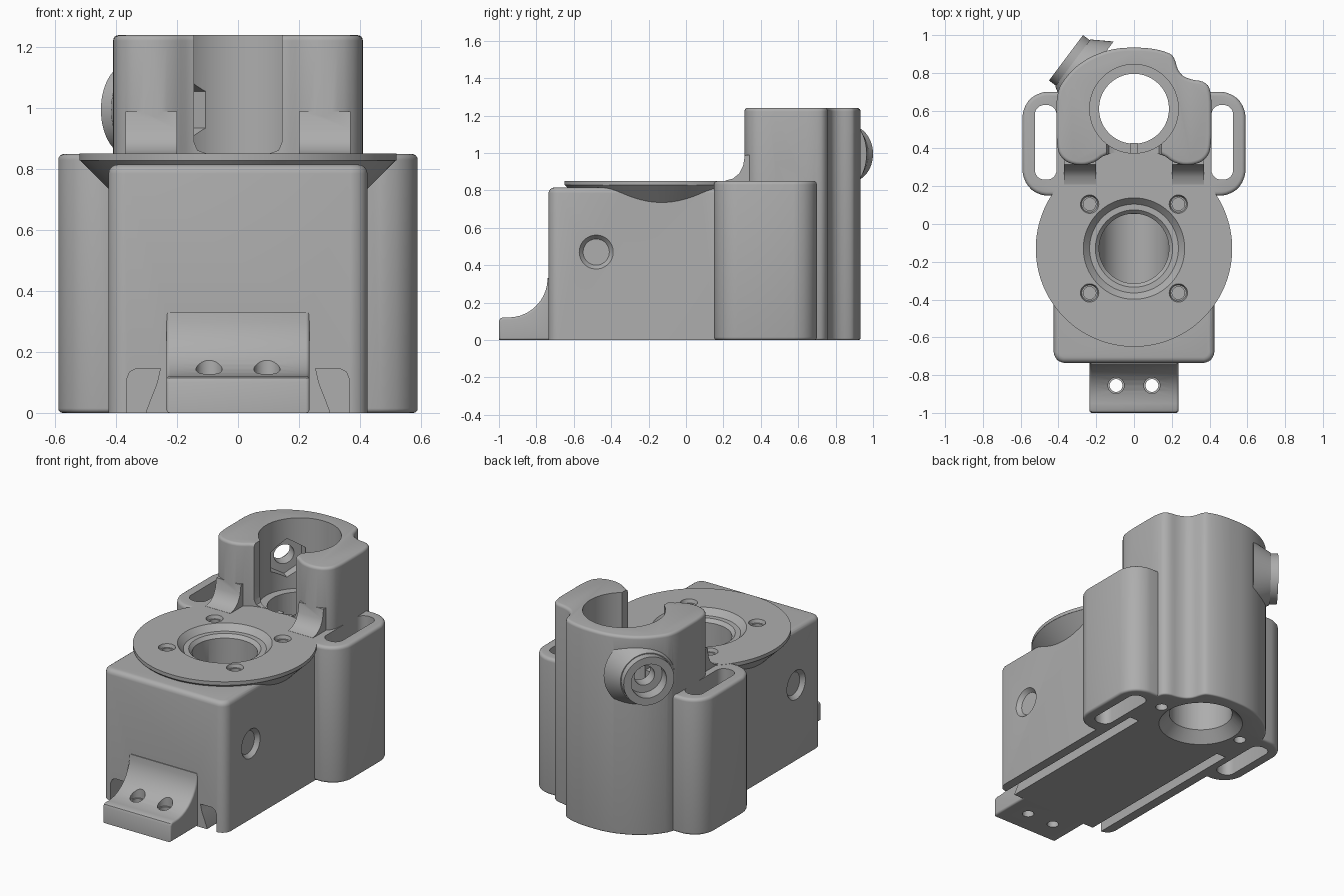
import bpy, bmesh, math
from mathutils import Vector, Matrix

if "Cube" in bpy.data.objects:
    bpy.data.objects.remove(bpy.data.objects["Cube"])

grey = bpy.data.materials.new("plain grey")
grey.use_nodes = True
COLOUR = (0.42, 0.42, 0.42, 1)
grey.diffuse_color = COLOUR
grey.node_tree.nodes["Principled BSDF"].inputs["Base Color"].default_value = COLOUR


def finish(name, bm):
    bmesh.ops.recalc_face_normals(bm, faces=bm.faces)
    mesh = bpy.data.meshes.new(name)
    bm.to_mesh(mesh)
    bm.free()
    mesh.materials.append(grey)
    ob = bpy.data.objects.new(name, mesh)
    bpy.context.collection.objects.link(ob)
    return ob


def soften(points, radius, steps):
    """Round the corners of a closed outline by repeated corner cutting."""
    pts = [Vector(p) for p in points]
    for _ in range(steps):
        out = []
        for i, p in enumerate(pts):
            for q in (pts[i - 1], pts[(i + 1) % len(pts)]):
                d = q - p
                out.append(p + d.normalized() * min(radius, d.length * 0.27))
        pts = out
        radius *= 0.4
    return pts


def prism(name, points, lo, hi, axis="z", top=0.0, bottom=0.0):
    """Extrude an outline along an axis, with rounded end rims."""
    place = {"z": lambda p, t: (p[0], p[1], t),
             "x": lambda p, t: (t, p[0], p[1]),
             "y": lambda p, t: (p[0], t, p[1])}[axis]
    bm = bmesh.new()
    ends = [bm.faces.new([bm.verts.new(place(p, t)) for p in points]) for t in (lo, hi)]
    n = len(points)
    a, b = [list(f.verts) for f in ends]
    for i in range(n):
        j = (i + 1) % n
        bm.faces.new((a[i], a[j], b[j], b[i]))
    bmesh.ops.recalc_face_normals(bm, faces=bm.faces)
    rims = [list(f.edges) for f in ends]
    for rim, size in zip(rims, (bottom, top)):
        if size:
            bmesh.ops.bevel(bm, geom=rim, offset=size, segments=4, profile=0.5,
                            affect="EDGES", clamp_overlap=False)
    return finish(name, bm)


def rect(x0, x1, y0, y1):
    return [(x0, y0), (x1, y0), (x1, y1), (x0, y1)]


def tube(name, start, end, r0, r1=None, n=64):
    """Cylinder or cone between two points."""
    a, b = Vector(start), Vector(end)
    d = b - a
    bm = bmesh.new()
    m = Matrix.Translation((a + b) / 2) @ d.to_track_quat("Z", "Y").to_matrix().to_4x4()
    bmesh.ops.create_cone(bm, cap_ends=True, segments=n, radius1=r0,
                          radius2=r0 if r1 is None else r1, depth=d.length, matrix=m)
    return finish(name, bm)


def combine(target, other, mode):
    mod = target.modifiers.new(mode.lower(), "BOOLEAN")
    mod.object, mod.operation, mod.solver = other, mode, "EXACT"
    bpy.context.view_layer.objects.active = target
    bpy.ops.object.modifier_apply(modifier=mod.name)
    bpy.data.objects.remove(other)


BORE_Y, DISK_Y = 0.61, -0.13

# Main block
body = prism("housing_body", soften(rect(-0.425, 0.425, -0.735, 0.4), 0.035, 3),
             0, 0.815, top=0.03)
adds, cuts = [], []

# Rear block that carries the side loops
adds.append(prism("loop_block", soften(rect(-0.59, 0.59, 0.15, 0.7), 0.08, 3),
                  0, 0.85, top=0.02, bottom=0.015))

# Clamp tower, running the full height
half = [(0.14, 0.38), (0.22, 0.315), (0.32, 0.31), (0.39, 0.35), (0.41, 0.42), (0.41, 0.7)]
back = [(0.38, 0.755), (0.29, 0.765), (0.235, 0.80), (0.215, 0.88), (0.19, 0.905),
        (0.1, 0.93), (0, 0.935), (-0.1, 0.93), (-0.2, 0.9), (-0.29, 0.85), (-0.36, 0.78)]
outline = half + back + [(-x, y) for x, y in reversed(half)]
adds.append(prism("clamp_tower", soften(outline, 0.04, 2), 0, 1.24, top=0.018, bottom=0.01))

# Curved feet in front of the clamp jaws
flare = [(0.4, 0.83), (0.21, 0.83), (0.21, 0.852), (0.25, 0.862), (0.285, 0.89),
         (0.305, 0.93), (0.315, 0.99), (0.4, 0.99)]
for s in (-1, 1):
    lo, hi = sorted((s * 0.2, s * 0.37))
    adds.append(prism("jaw_flare", flare, lo, hi, axis="x"))

# Round top flange with a conical underside
adds.append(tube("flange_cone", (0, DISK_Y, 0.72), (0, DISK_Y, 0.83), 0.41, 0.52, 128))
adds.append(tube("flange", (0, DISK_Y, 0.829), (0, DISK_Y, 0.851), 0.52, n=128))

# Front foot with a concave fillet
foot = [(-0.7, 0), (-1, 0), (-1, 0.1), (-0.994, 0.114), (-0.98, 0.12)]
for i in range(11):
    a = math.radians(-90 + 9 * i)
    foot.append((-0.95 + 0.21 * math.cos(a), 0.33 + 0.21 * math.sin(a)))
foot.append((-0.7, 0.33))
adds.append(prism("front_foot", foot, -0.235, 0.235, axis="x", top=0.012, bottom=0.012))

# Screw boss on the clamp, pointing away from the bore
out = Vector((-0.8, 0.6, 0))
hub = Vector((0, BORE_Y, 0.995))
adds.append(tube("boss_flare", hub + out * 0.3, hub + out * 0.405, 0.22, 0.155))
adds.append(tube("boss", hub + out * 0.3, hub + out * 0.45, 0.15))

for part in adds:
    combine(body, part, "UNION")

# Side loop slots
for s in (-1, 1):
    lo, hi = sorted((s * 0.41, s * 0.525))
    cuts.append(prism("loop_slot", soften(rect(lo, hi, 0.235, 0.63), 0.03, 3), -0.1, 0.95))

# Clamp bore: wide above, narrower below, chamfered mouth, and the front gap
cuts.append(tube("bore", (0, BORE_Y, -0.1), (0, BORE_Y, 1.4), 0.185, n=96))
cuts.append(tube("bore_upper", (0, BORE_Y, 0.8), (0, BORE_Y, 1.4), 0.235, n=96))
cuts.append(tube("bore_mouth", (0, BORE_Y, -0.01), (0, BORE_Y, 0.07), 0.255, 0.18, 96))
gap = [(-0.105, 0.852), (0.105, 0.852), (0.133, 0.862), (0.145, 0.89), (0.145, 1.4),
       (-0.145, 1.4), (-0.145, 0.89), (-0.133, 0.862)]
cuts.append(prism("clamp_gap", gap, 0.15, BORE_Y, axis="y"))

# Clamp screw hole, head recess and nut pocket
cuts.append(tube("screw_hole", hub, hub + out * 0.6, 0.06, n=40))
cuts.append(tube("head_recess", hub + out * 0.37, hub + out * 0.6, 0.105, n=48))
cuts.append(tube("nut_pocket", hub + out * 0.1, hub + out * 0.29, 0.12, n=6))

# Flange recess, round-bottomed socket and screw holes
cuts.append(tube("recess", (0, DISK_Y, 0.815), (0, DISK_Y, 0.855), 0.235, 0.272, 96))
cuts.append(tube("socket_rim", (0, DISK_Y, 0.795), (0, DISK_Y, 0.8165), 0.185, 0.206, 96))
cuts.append(tube("socket", (0, DISK_Y, 0.47), (0, DISK_Y, 0.9), 0.185, n=96))
cuts.append(tube("socket_floor", (0, DISK_Y - 0.184, 0.47), (0, DISK_Y + 0.184, 0.47), 0.1845, n=96))
for sx in (-1, 1):
    for sy in (-1, 1):
        x, y = sx * 0.235, DISK_Y + sy * 0.235
        cuts.append(tube("flange_hole", (x, y, 0.5), (x, y, 0.9), 0.033, n=32))
        cuts.append(tube("flange_sink", (x, y, 0.83), (x, y, 0.855), 0.042, 0.05, 32))

# Cross hole with countersinks
cuts.append(tube("cross_hole", (-1, -0.48, 0.47), (1, -0.48, 0.47), 0.07, n=48))
for s in (-1, 1):
    cuts.append(tube("cross_sink", (s * 0.4, -0.48, 0.47), (s * 0.43, -0.48, 0.47), 0.07, 0.095, 48))
    # Foot screw holes
    cuts.append(tube("foot_hole", (s * 0.095, -0.855, -0.1), (s * 0.095, -0.855, 0.3), 0.034, n=32))
    cuts.append(tube("foot_counterbore", (s * 0.095, -0.855, 0.115), (s * 0.095, -0.855, 0.3), 0.043, n=32))
    # Dovetail grooves along the underside
    groove = [(0.3, -0.02), (0.365, -0.02), (0.365, 0.11), (0.355, 0.135), (0.335, 0.145),
              (0.255, 0.145), (0.265, 0.1), (0.3, 0.01)]
    cuts.append(prism("groove", [(s * x, z) for x, z in groove], -0.8, 0.4, axis="y"))
    # Underside pin holes beside the bore
    cuts.append(tube("pin_hole", (s * 0.3, BORE_Y, -0.1), (s * 0.3, BORE_Y, 0.25), 0.035, n=32))

for cutter in cuts:
    cutter.hide_render = True
    combine(body, cutter, "DIFFERENCE")

# Alignment key at the front of the bore
key = prism("alignment_key", rect(-0.018, 0.018, 0.375, 0.43), 0.6, 0.835)
combine(body, key, "UNION")

bpy.ops.object.select_all(action="DESELECT")
body.select_set(True)
bpy.context.view_layer.objects.active = body
bpy.ops.object.shade_smooth_by_angle(angle=math.radians(32))
